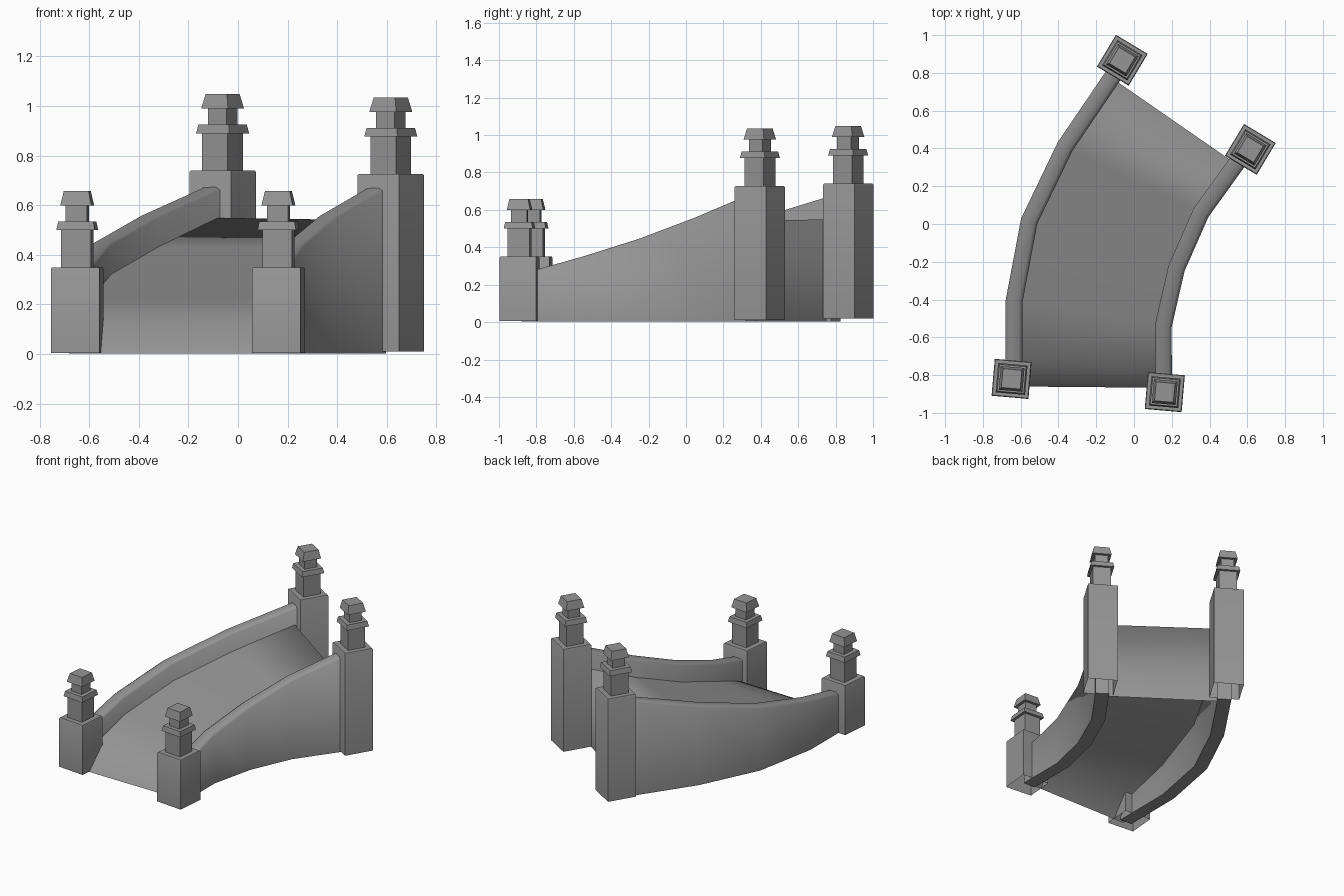
import bpy, bmesh, math
from mathutils import Matrix, Vector

cube = bpy.data.objects.get("Cube")
if cube:
    bpy.data.objects.remove(cube, do_unlink=True)

stone = bpy.data.materials.new("grey stone")
stone.use_nodes = True
stone.diffuse_color = (0.3, 0.3, 0.3, 1)
stone.node_tree.nodes["Principled BSDF"].inputs["Base Color"].default_value = (0.3, 0.3, 0.3, 1)


def skin(name, rings, closed=True, caps=()):
    """Join matching rings of points into a smooth skin; caps lists ring ends to fill."""
    bm = bmesh.new()
    loops = [[bm.verts.new(p) for p in ring] for ring in rings]
    for a, b in zip(loops, loops[1:]):
        n = len(a)
        for i in range(n if closed else n - 1):
            j = (i + 1) % n
            bm.faces.new((a[i], a[j], b[j], b[i]))
    for end in caps:
        bm.faces.new(loops[end])
    bmesh.ops.recalc_face_normals(bm, faces=bm.faces)
    mesh = bpy.data.meshes.new(name)
    bm.to_mesh(mesh)
    bm.free()
    mesh.shade_smooth()
    mesh.materials.append(stone)
    ob = bpy.data.objects.new(name, mesh)
    bpy.context.collection.objects.link(ob)
    return ob


# Stepped square post: (half width, height relative to the shoulder)
POST = [(0.098, -0.006), (0.094, 0), (0.06, 0), (0.06, 0.15), (0.078, 0.15),
        (0.071, 0.185), (0.043, 0.185), (0.043, 0.25), (0.063, 0.25), (0.05, 0.308)]


def post(name, x, y, bottom, shoulder, angle):
    turn = Matrix.Translation((x, y, 0)) @ Matrix.Rotation(math.radians(angle), 4, 'Z')
    rings = [(0.098, bottom)] + [(w, shoulder + h) for w, h in POST]
    corners = [(-1, -1), (1, -1), (1, 1), (-1, 1)]
    ob = skin(name, [[turn @ Vector((w * a, w * b, z)) for a, b in corners]
                     for w, z in rings], caps=(-1,))
    bpy.context.view_layer.objects.active = ob
    ob.select_set(True)
    bpy.ops.object.shade_smooth_by_angle(angle=math.radians(50))
    ob.select_set(False)


post("front_right_post", -0.648, -0.82, 0.005, 0.35, -5)
post("front_left_post", 0.163, -0.89, 0.005, 0.35, -5)
post("back_right_post", -0.062, 0.867, 0.02, 0.74, -31)
post("back_left_post", 0.616, 0.395, 0.01, 0.727, -31)

# Plan lines of the two curved walls, with the ramp height at each station
RIGHT = [(-0.637, -0.84), (-0.635, -0.41), (-0.555, 0.015), (-0.365, 0.41), (-0.1, 0.80)]
LEFT = [(0.155, -0.88), (0.155, -0.54), (0.225, -0.235), (0.355, 0.06), (0.56, 0.345)]
HEIGHT = [0.13, 0.225, 0.32, 0.43, 0.55]


def wall(name, path, half=0.045):
    rings = []
    pts = [Vector(p) for p in path]
    for i, p in enumerate(pts):
        d = (pts[min(i + 1, 4)] - pts[max(i - 1, 0)]).normalized()
        side = Vector((d.y, -d.x))
        top = HEIGHT[i] + 0.128
        section = [(-half, 0.003), (-half, top - 0.012), (-half * 0.6, top),
                   (half * 0.6, top), (half, top - 0.012), (half, 0.003)]
        rings.append([(p.x + side.x * s, p.y + side.y * s, z) for s, z in section])
    ob = skin(name, rings, caps=(0, -1))
    bpy.context.view_layer.objects.active = ob
    ob.select_set(True)
    bpy.ops.object.shade_smooth_by_angle(angle=math.radians(60))
    ob.select_set(False)


wall("right_wall", RIGHT)
wall("left_wall", LEFT)

# Open-bottomed ramp: sloped lip, rising deck and upright back face
rows = [[(-0.637, -0.86, 0.003), (0.155, -0.867, 0.003)],
        [(-0.637, -0.74, 0.14), (0.155, -0.76, 0.14)]]
for a, b, h in list(zip(RIGHT, LEFT, HEIGHT))[1:-1]:
    rows.append([(*a, h), (*b, h)])
rows.append([(-0.12, 0.775, 0.55), (0.53, 0.325, 0.54)])
rows.append([(-0.12, 0.775, 0.003), (0.53, 0.325, 0.003)])
skin("ramp_deck", rows, closed=False)
